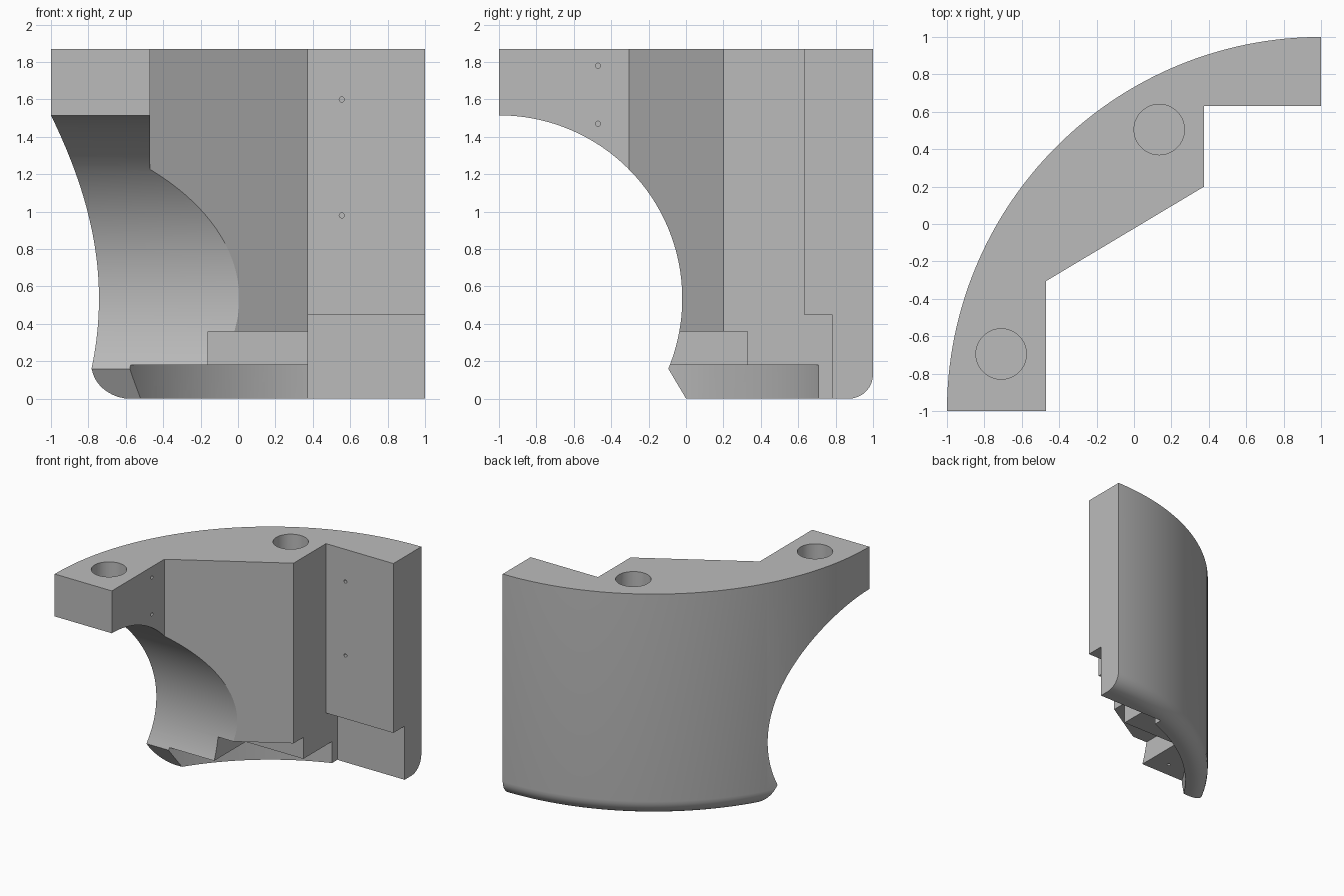
import bpy, bmesh
from math import sin, cos, pi, radians, asin

if "Cube" in bpy.data.objects:
    bpy.data.objects.remove(bpy.data.objects["Cube"])

CX, CY, R, H = 1.0, -1.0, 2.0, 1.87   # sweep centre, outer radius, height

grey = bpy.data.materials.new("light_grey")
grey.diffuse_color = (0.5, 0.5, 0.5, 1)
grey.use_nodes = True
grey.node_tree.nodes["Principled BSDF"].inputs["Base Color"].default_value = grey.diffuse_color


def make(name, bm):
    bmesh.ops.recalc_face_normals(bm, faces=bm.faces)
    me = bpy.data.meshes.new(name)
    bm.to_mesh(me)
    bm.free()
    me.materials.append(grey)
    ob = bpy.data.objects.new(name, me)
    bpy.context.collection.objects.link(ob)
    return ob


def loft(name, rings):
    """Closed solid through a series of equal point rings."""
    bm = bmesh.new()
    vs = [[bm.verts.new(p) for p in ring] for ring in rings]
    n = len(vs[0])
    for a, b in zip(vs, vs[1:]):
        for i in range(n):
            bm.faces.new((a[i], a[(i + 1) % n], b[(i + 1) % n], b[i]))
    bm.faces.new(vs[0])
    bm.faces.new(vs[-1])
    return make(name, bm)


def prism(name, pts, axis, lo, hi):
    place = {"x": lambda p, h: (h, p[0], p[1]),
             "y": lambda p, h: (p[0], h, p[1]),
             "z": lambda p, h: (p[0], p[1], h)}[axis]
    return loft(name, [[place(p, h) for p in pts] for h in (lo, hi)])


def arc(cx, cy, r, a0, a1, n):
    return [(cx + r * cos(a0 + (a1 - a0) * i / n),
             cy + r * sin(a0 + (a1 - a0) * i / n)) for i in range(n + 1)]


def rect(x0, x1, y0, y1):
    return [(x0, y0), (x1, y0), (x1, y1), (x0, y1)]


def circle(x, y, r, n):
    return arc(x, y, r, 0, 2 * pi, n)[:-1]


# Quarter ring wall with a rounded lower outer edge
F = 0.13
section = [(1.2, 0)] + arc(R - F, F, F, -pi / 2, 0, 8) + [(R, H), (1.2, H)]
N = 64
body = loft("quarter_housing", [
    [(CX + r * cos(pi / 2 * (1 + i / N)), CY + r * sin(pi / 2 * (1 + i / N)), z)
     for r, z in section] for i in range(N + 1)])

cutters = []

# Stepped inner outline
cutters.append(prism("inner_cut", [
    (1.4, 0.63), (0.375, 0.63), (0.375, 0.2), (-0.47, -0.305),
    (-0.47, -1.4), (1.4, -1.4)], "z", -0.3, 2.2))

# Large side arch with a slanted foot
low = asin((0.16 - 0.535) / 0.98)
cutters.append(prism("arch_cut", [(-1.6, -0.1), (0.06, -0.1)]
                     + arc(-1, 0.535, 0.98, low, radians(110), 56)
                     + [(-1.6, 1.4)], "x", -1.6, 1.6))

# Curved base recess, square pocket and rear notch
cutters.append(prism("base_recess_cut",
                     arc(CX, CY, 1.82, radians(107.6), radians(190), 48)
                     + [(0.45, -1.35)], "z", -0.2, 0.18))
cutters.append(prism("pocket_cut", rect(-0.16, 0.5, -0.7, 0.33), "z", -0.25, 0.36))
cutters.append(prism("notch_cut", rect(0.375, 1.3, -0.2, 0.78), "z", -0.28, 0.45))

# Blind sockets in the top
for x, y in ((0.135, 0.505), (-0.71, -0.695)):
    cutters.append(prism("socket_cut", circle(x, y, 0.135, 40), "z", H - 0.25, 2.1))

# Small pin holes in the inner walls and underside
for z in (1.6, 0.98):
    cutters.append(prism("pin_cut", circle(0.555, z, 0.014, 12), "y", 0.5, 0.7))
for z in (1.78, 1.47):
    cutters.append(prism("pin_cut", circle(-0.47, z, 0.014, 12), "x", -0.54, -0.4))
for x, y in ((-0.33, 0.04), (0.19, 0.54)):
    cutters.append(prism("pin_cut", circle(x, y, 0.014, 12), "z", 0.1, 0.25))

for ob in cutters:
    mod = body.modifiers.new(ob.name, "BOOLEAN")
    mod.operation, mod.solver, mod.object = "DIFFERENCE", "EXACT", ob

# Apply the cuts, then remove the cutters
bpy.context.view_layer.update()
cut = bpy.data.meshes.new_from_object(
    body.evaluated_get(bpy.context.evaluated_depsgraph_get()))
body.modifiers.clear()
body.data = cut
for ob in cutters:
    bpy.data.objects.remove(ob)

bpy.context.view_layer.objects.active = body
body.select_set(True)
bpy.ops.object.shade_smooth_by_angle(angle=radians(25))
